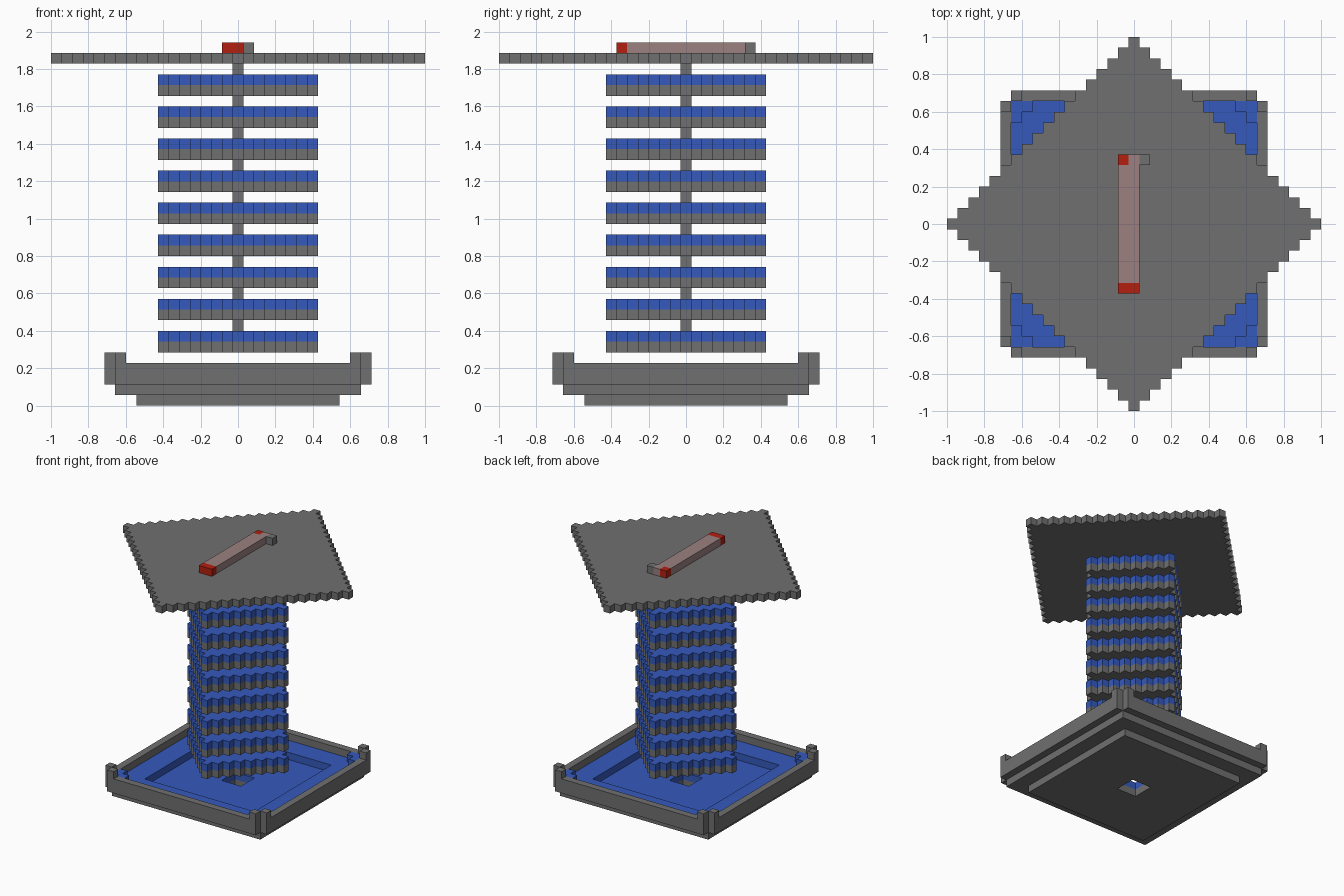
import bpy
import bmesh

cube = bpy.data.objects.get("Cube")
if cube:
    bpy.data.objects.remove(cube, do_unlink=True)

U = 2 / 35  # one block


def material(name, rgb):
    m = bpy.data.materials.new(name)
    m.use_nodes = True
    m.diffuse_color = (*rgb, 1)
    m.node_tree.nodes["Principled BSDF"].inputs["Base Color"].default_value = (*rgb, 1)
    return m


GRAY = material("stone gray", (0.16, 0.16, 0.16))
BLUE = material("water blue", (0.036, 0.1, 0.5))
RED = material("dust red", (0.45, 0.014, 0.005))
PINK = material("pale pink", (0.33, 0.216, 0.216))


def finish(name, bm, mats):
    bmesh.ops.recalc_face_normals(bm, faces=bm.faces)
    me = bpy.data.meshes.new(name)
    bm.to_mesh(me)
    bm.free()
    for m in mats:
        me.materials.append(m)
    ob = bpy.data.objects.new(name, me)
    bpy.context.collection.objects.link(ob)
    return ob


def stack(name, outline, levels, mats):
    """Solid prism in block units, one material per layer."""
    bm = bmesh.new()
    rings = [[bm.verts.new((x * U, y * U, z * U)) for x, y in outline] for z in levels]
    n = len(outline)
    for k in range(len(levels) - 1):
        for i in range(n):
            j = (i + 1) % n
            f = bm.faces.new((rings[k][i], rings[k][j], rings[k + 1][j], rings[k + 1][i]))
            f.material_index = k
    bm.faces.new(rings[0]).material_index = 0
    bm.faces.new(rings[-1]).material_index = len(mats) - 1
    return finish(name, bm, mats)


def box(name, x0, x1, y0, y1, z0, z1, mat):
    return stack(name, [(x0, y0), (x1, y0), (x1, y1), (x0, y1)], [z0, z1], [mat])


def frame(name, outer, inner, z0, z1, mat):
    """Square slab with a square hole, sizes are half widths."""
    bm = bmesh.new()
    signs = ((-1, -1), (1, -1), (1, 1), (-1, 1))
    loops = [[bm.verts.new((sx * r * U, sy * r * U, z * U)) for sx, sy in signs]
             for r, z in ((outer, z0), (outer, z1), (inner, z1), (inner, z0))]
    for k in range(4):
        a, b = loops[k], loops[(k + 1) % 4]
        for i in range(4):
            j = (i + 1) % 4
            bm.faces.new((a[i], a[j], b[j], b[i]))
    return finish(name, bm, [mat])


def diamond(radius):
    """Stair-stepped diamond outline made of whole blocks."""
    quarter = []
    for i in range(radius + 1):
        quarter += [(radius + 0.5 - i, i - 0.5), (radius + 0.5 - i, i + 0.5)]
    quarter = quarter[1:]
    points = []
    for _ in range(4):
        points += quarter
        quarter = [(-y, x) for x, y in quarter]
    return points


# Basin: stepped base, drain hole, water and sunken middle
frame("base_slab", 9.5, 1.5, 0, 1, GRAY)
frame("base_ledge", 11.5, 8.5, 1, 2, GRAY)
frame("water_floor", 8.5, 1.5, 1, 2, BLUE)
frame("water_border", 11.5, 8.5, 2, 3, BLUE)

# Basin walls
for s, side in ((-1, "right"), (1, "left")):
    a, b = sorted((s * 11.5, s * 12.5))
    box(f"wall_{side}", a, b, -10.5, 10.5, 2, 4, GRAY)
    box("wall_back" if s > 0 else "wall_front", -10.5, 10.5, a, b, 2, 4, GRAY)

# Corner posts and raised water corners
for sx in (-1, 1):
    for sy in (-1, 1):
        tag = ("back" if sy > 0 else "front") + ("_left" if sx > 0 else "_right")
        x0, x1 = sorted((sx * 11.5, sx * 12.5))
        y0, y1 = sorted((sy * 10.5, sy * 11.5))
        box(f"side_post_{tag}", x0, x1, y0, y1, 2, 5, GRAY)
        x0, x1 = sorted((sx * 10.5, sx * 11.5))
        y0, y1 = sorted((sy * 11.5, sy * 12.5))
        box(f"end_post_{tag}", x0, x1, y0, y1, 2, 5, GRAY)
        corner = [(9.5, 10.5), (10.5, 10.5), (10.5, 9.5),
                  (11.5, 9.5), (11.5, 11.5), (9.5, 11.5)]
        stack(f"water_corner_{tag}", [(sx * x, sy * y) for x, y in corner], [3, 4], [BLUE])

# Tower: two-tone tiers joined by short pole pieces
for k in range(9):
    z = 5 + 3 * k
    stack(f"tier_{k + 1}", diamond(7), [z, z + 1, z + 2], [GRAY, BLUE])
    box(f"pole_{k + 1}", -0.5, 0.5, -0.5, 0.5, z + 2, z + 3, GRAY)

# Roof plate
stack("roof_plate", diamond(17), [32, 33], [GRAY])

# Bar on the roof
stack("bar_body", [(-1.5, -5.5), (0.5, -5.5), (0.5, 6.5), (-0.5, 6.5), (-0.5, 5.5), (-1.5, 5.5)],
      [33, 34], [PINK])
box("bar_front_end", -1.5, 0.5, -6.5, -5.5, 33, 34, RED)
box("bar_back_end", -1.5, -0.5, 5.5, 6.5, 33, 34, RED)
box("bar_side_block", 0.5, 1.5, 5.5, 6.5, 33, 34, GRAY)
